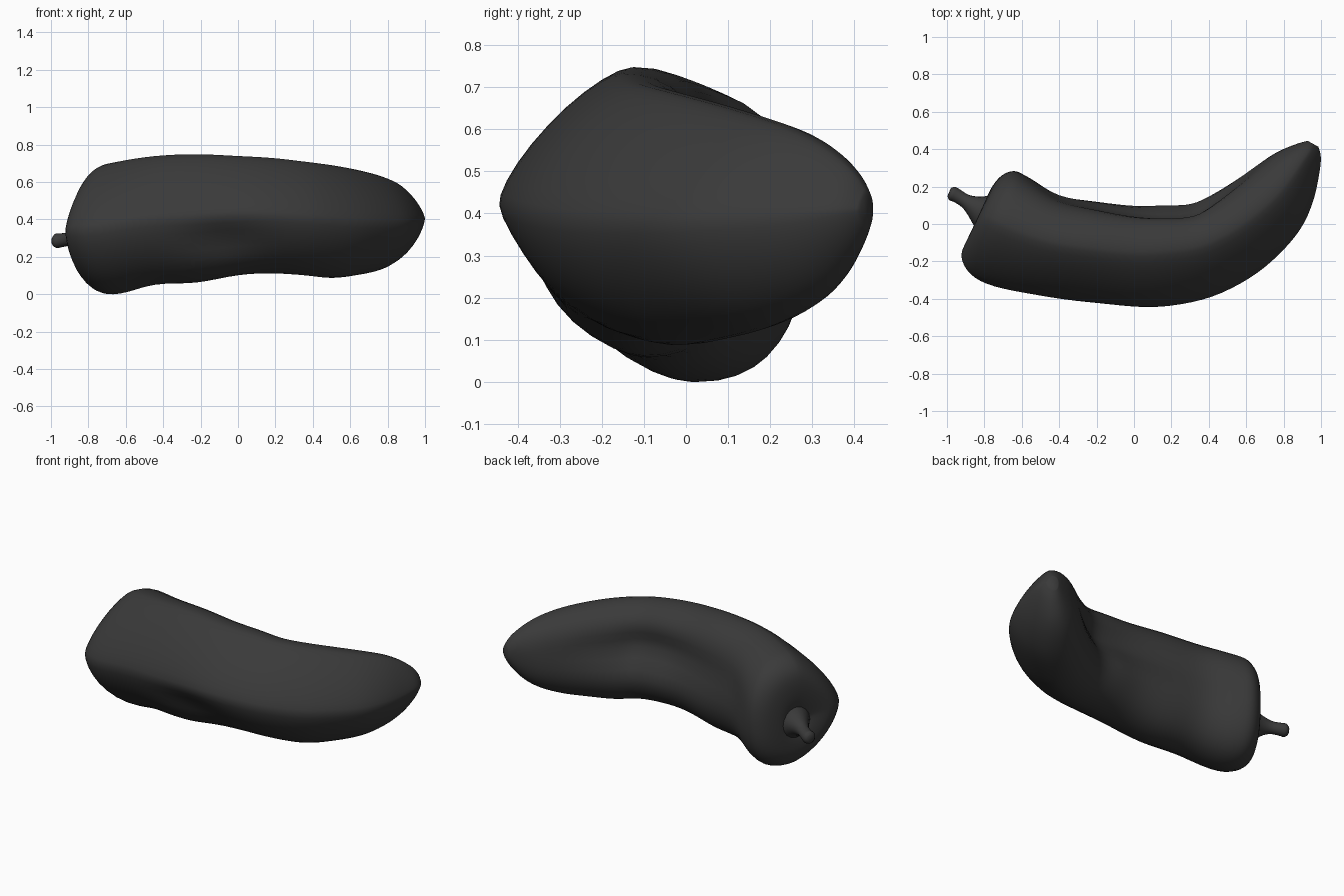
import bpy, bmesh, math
from mathutils import Vector

if "Cube" in bpy.data.objects:
    bpy.data.objects.remove(bpy.data.objects["Cube"])

skin = bpy.data.materials.new("dark_skin")
skin.diffuse_color = (0.042, 0.042, 0.042, 1)
skin.use_nodes = True
skin.node_tree.nodes["Principled BSDF"].inputs["Base Color"].default_value = skin.diffuse_color

# outer x, outer y, inner x, inner y, z low, z high, inner hollow depth
STATIONS = [
    (-.81, .02, -.79, .09, .26, .34, 0),
    (-.88, -.07, -.78, .16, .20, .46, 0),
    (-.925, -.17, -.72, .25, .08, .60, 0),
    (-.875, -.27, -.64, .285, .01, .68, 0),
    (-.75, -.335, -.55, .25, .00, .71, .02),
    (-.50, -.385, -.40, .165, .05, .74, .05),
    (-.25, -.425, -.20, .135, .06, .75, .09),
    (.00, -.45, .00, .115, .10, .74, .13),
    (.20, -.44, .16, .12, .11, .73, .17),
    (.42, -.39, .30, .125, .10, .71, .17),
    (.62, -.29, .41, .17, .085, .69, .12),
    (.77, -.17, .53, .24, .10, .665, .08),
    (.89, -.03, .64, .31, .125, .635, .04),
    (.955, .11, .74, .375, .17, .60, .02),
    (.988, .25, .82, .41, .23, .555, 0),
    (1.00, .355, .89, .435, .31, .50, 0),
    (.985, .415, .93, .445, .37, .45, 0)]
SIDES = 40
STEPS = 4


def catmull(rows, i, t):
    a, b, c, d = (rows[max(0, min(len(rows) - 1, i + k))] for k in (-1, 0, 1, 2))
    return [.5 * (2 * q + (r - p) * t + (2 * p - 5 * q + 4 * r - s) * t * t
                  + (3 * q - p - 3 * r + s) * t ** 3) for p, q, r, s in zip(a, b, c, d)]


def smooth_rows(rows, steps):
    out = [catmull(rows, i, k / steps) for i in range(len(rows) - 1) for k in range(steps)]
    return out + [list(rows[-1])]


def loft(name, rings):
    bm = bmesh.new()
    loops = [[bm.verts.new(p) for p in ring] for ring in rings]
    for a, b in zip(loops, loops[1:]):
        for j in range(len(a)):
            k = (j + 1) % len(a)
            bm.faces.new((a[j], a[k], b[k], b[j]))
    bm.faces.new(loops[0])
    bm.faces.new(loops[-1])
    bmesh.ops.recalc_face_normals(bm, faces=bm.faces)
    for f in bm.faces:
        f.smooth = True
    me = bpy.data.meshes.new(name)
    bm.to_mesh(me)
    bm.free()
    me.materials.append(skin)
    ob = bpy.data.objects.new(name, me)
    bpy.context.collection.objects.link(ob)
    return ob


# One cross-section: pointed on the outside of the bend, fuller and hollowed inside
def section(row):
    ox, oy, ix, iy, lo, hi, hollow = row
    outer, inner = Vector((ox, oy)), Vector((ix, iy))
    ring = []
    for j in range(SIDES):
        a = 2 * math.pi * j / SIDES
        c, s = math.cos(a), math.sin(a)
        if c > 0:
            power = 2.25 if s > 0 else 2.4
        else:
            power = 1.35 if s > 0 else 1.6
        u = math.copysign(abs(c) ** (2 / power), c)
        h = math.copysign(abs(s) ** (2 / power), s)
        ridge = .55 - .02 * h
        z = (lo + hi) / 2 + h * (hi - lo) / 2
        if c > 0:
            f = ridge + u * (1 - ridge)
            f -= hollow * c * (math.exp(-((h - .2) / .36) ** 2) + .5 * max(0, h))
        else:
            f = ridge + u * ridge
        p = outer.lerp(inner, f)
        # shallow dent low on the outside
        if c < 0:
            p.y += .05 * math.exp(-((p.x + .08) / .22) ** 2 - ((z - .29) / .09) ** 2)
        ring.append((p.x, p.y, z))
    return ring


# Curved body with a dimpled stem end
body = loft("body", [section(r) for r in smooth_rows(STATIONS, STEPS)])
soft = body.modifiers.new("soften", 'SMOOTH')
soft.factor = .5
soft.iterations = 3

# Stem flaring into the dimple: x, y, z, radius
PATH = smooth_rows([(-.76, .05, .30, .14), (-.81, .07, .30, .095), (-.855, .095, .30, .06),
                    (-.90, .122, .295, .038), (-.945, .15, .288, .037),
                    (-.972, .163, .285, .039), (-.988, .17, .285, .024)], 3)
rings = []
for i, (x, y, z, r) in enumerate(PATH):
    a, b = PATH[max(0, i - 1)], PATH[min(len(PATH) - 1, i + 1)]
    t = Vector(b[:3]) - Vector(a[:3])
    t.normalize()
    side = t.cross(Vector((0, 0, 1))).normalized()
    up = side.cross(t)
    rings.append([Vector((x, y, z)) + r * (math.cos(k * math.pi / 8) * side
                  + math.sin(k * math.pi / 8) * up) for k in range(16)])
loft("stem", rings)
